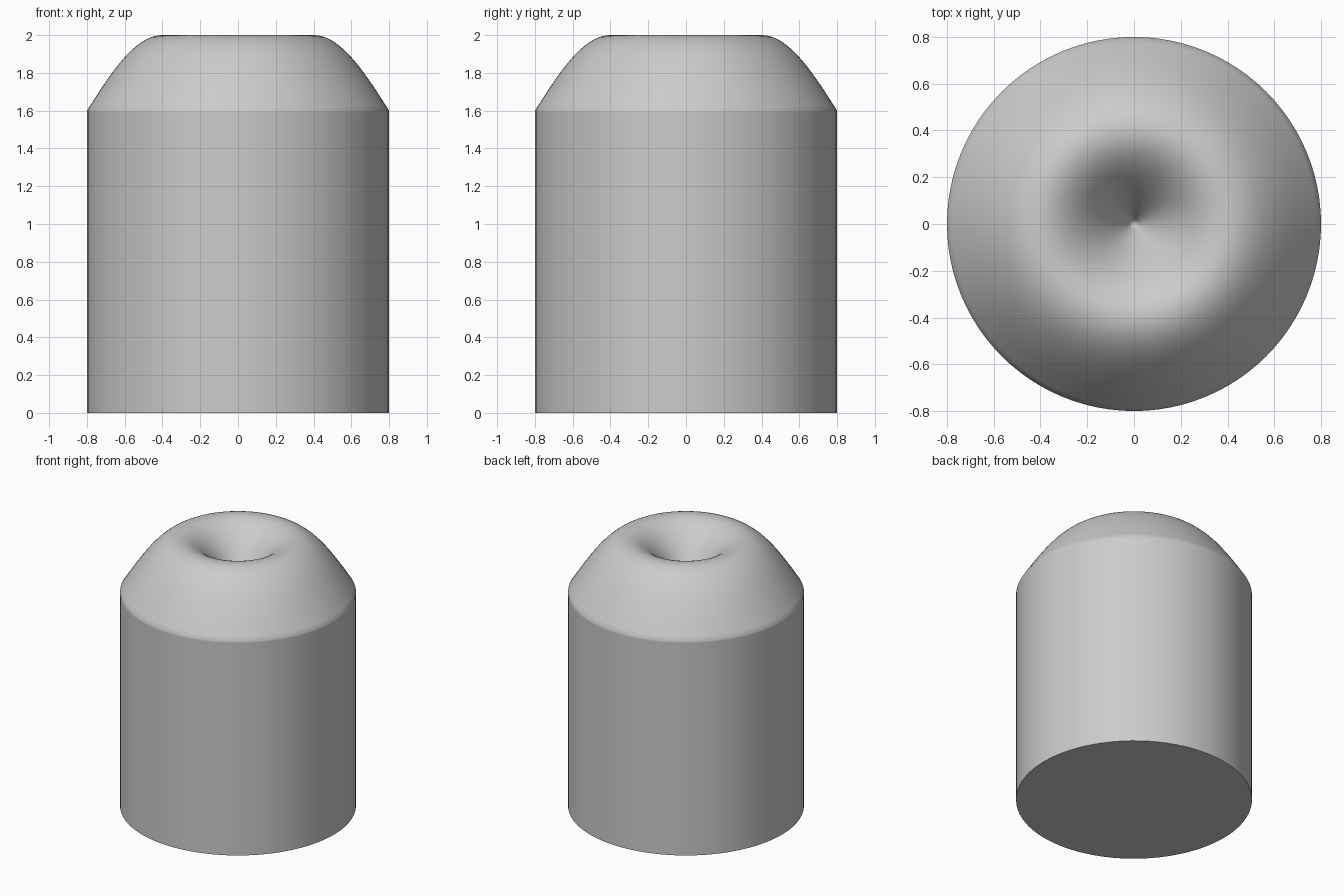
import bpy, bmesh, math

cube = bpy.data.objects.get("Cube")
if cube:
    bpy.data.objects.remove(cube, do_unlink=True)

RADIUS, WALL, RISE = 0.8, 1.6, 0.4
SIDES, RINGS = 96, 40

# Plain grey material
grey = bpy.data.materials.new("light_grey")
grey.use_nodes = True
colour = (0.6, 0.6, 0.6, 1)
grey.diffuse_color = colour
grey.node_tree.nodes["Principled BSDF"].inputs["Base Color"].default_value = colour

# Profile: straight wall, then a sine-curved crown dipping to a central dimple
profile = [(RADIUS, 0), (RADIUS, WALL - 0.01)]
for i in range(RINGS):
    r = RADIUS * (1 - i / RINGS)
    profile.append((r, WALL + RISE * math.sin(math.pi * r / RADIUS)))

# Spin the profile into rings
bm = bmesh.new()
rings = []
for r, z in profile:
    angles = [math.tau * k / SIDES for k in range(SIDES)]
    rings.append([bm.verts.new((r * math.cos(a), r * math.sin(a), z)) for a in angles])
for low, high in zip(rings, rings[1:]):
    for k in range(SIDES):
        n = (k + 1) % SIDES
        bm.faces.new((low[k], low[n], high[n], high[k]))

# Dimple tip and flat base
tip = bm.verts.new((0, 0, WALL))
for k in range(SIDES):
    bm.faces.new((rings[-1][k], rings[-1][(k + 1) % SIDES], tip))
bm.faces.new(rings[0][::-1])

mesh = bpy.data.meshes.new("dimpled_cylinder")
bm.to_mesh(mesh)
bm.free()
mesh.materials.append(grey)
body = bpy.data.objects.new("dimpled_cylinder", mesh)
bpy.context.collection.objects.link(body)

# Smooth sides and crown, crisp base edge
bpy.ops.object.select_all(action="DESELECT")
body.select_set(True)
bpy.context.view_layer.objects.active = body
bpy.ops.object.shade_smooth_by_angle(angle=math.radians(45))
